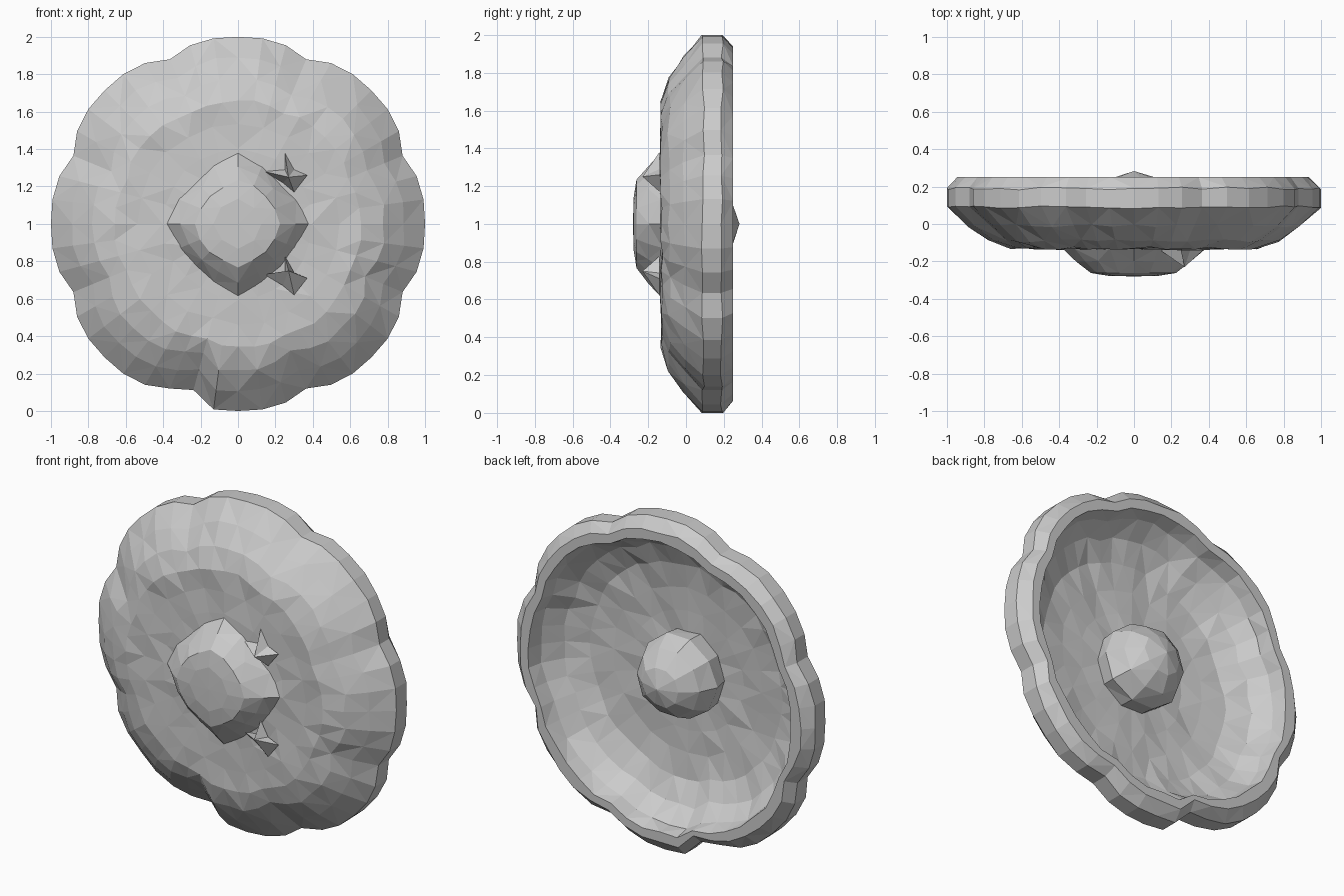
import bpy, bmesh, math, random

if "Cube" in bpy.data.objects:
    bpy.data.objects.remove(bpy.data.objects["Cube"])

random.seed(7)


def lobes(a):
    """Eight-lobed outline with shallow notches between lobes."""
    step = math.pi / 4
    p = abs((a % step) - step / 2) / (step / 2)
    r = 0.948 + 0.052 * min(1, p / 0.45) + 0.009 * math.sin(2 * a) ** 2
    # deeper split at the lower left
    d = math.degrees(a) % 360
    if 251 < d < 258:
        r *= 0.93
    return r


def diamond(a):
    """Rounded diamond outline."""
    n = 1.3
    return (abs(math.cos(a)) ** n + abs(math.sin(a)) ** n) ** (-1 / n)


def round_outline(a):
    return 1.0


def finish(bm, name):
    me = bpy.data.meshes.new(name)
    bm.to_mesh(me)
    bm.free()
    ob = bpy.data.objects.new(name, me)
    bpy.context.collection.objects.link(ob)


def stitch(bm, a, b, n):
    """Triangulate between two rings; b may have the same or double/half the count."""
    if len(a) == 1:
        for i in range(len(b)):
            bm.faces.new((a[0], b[(i + 1) % len(b)], b[i]))
    elif len(a) == len(b):
        m = len(a)
        for i in range(m):
            j = (i + 1) % m
            if (i + n) % 2:
                bm.faces.new((a[i], a[j], b[j]))
                bm.faces.new((a[i], b[j], b[i]))
            else:
                bm.faces.new((a[i], a[j], b[i]))
                bm.faces.new((a[j], b[j], b[i]))
    else:
        if len(a) > len(b):
            a, b = b, a
        m, w = len(a), len(b)
        for i in range(m):
            j, k = (i + 1) % m, 2 * i
            bm.faces.new((a[i], b[k], b[k + 1]))
            bm.faces.new((a[i], b[k + 1], a[j]))
            bm.faces.new((a[j], b[k + 1], b[(k + 2) % w]))


def lathe(name, profile, outline, jitter):
    """Sweep (radius, y, outline strength, sides) points around the y axis."""
    bm = bmesh.new()
    rings = []
    for r, y, k, segs in profile:
        ring = []
        for i in range(segs):
            a = 2 * math.pi * i / segs
            dr, dy = (random.uniform(-jitter, jitter) for _ in range(2))
            if r > 0.95:
                dr = 0                       # keep the outer size exact
            if y > 0.23 or y < -0.24:
                dy = 0                       # keep rim and tip level
            rr = r * (1 + k * (outline(a) - 1)) + dr if r else 0
            ring.append(bm.verts.new((rr * math.cos(a), y + dy, 1 + rr * math.sin(a))))
        rings.append(ring)
    for n, (a, b) in enumerate(zip(rings, rings[1:])):
        stitch(bm, a, b, n)
    bmesh.ops.recalc_face_normals(bm, faces=bm.faces)
    finish(bm, name)


# Hollow lobed shell: front face, outer wall, back rim, inside bowl
lathe("dish_shell", [
    (0.24, -0.135, 0, 12), (0.40, -0.132, 0, 24), (0.54, -0.13, 0.3, 24),
    (0.66, -0.13, 0.6, 48), (0.78, -0.09, 1.1, 48), (0.89, -0.01, 1.1, 48),
    (1.0, 0.09, 1, 48), (1.0, 0.19, 1, 48), (0.94, 0.25, 0.9, 48),
    (0.88, 0.25, 0.6, 48), (0.86, 0.16, 0.6, 48), (0.78, 0.06, 0.6, 48),
    (0.65, 0.0, 0.4, 48), (0.5, -0.02, 0, 24), (0.36, -0.025, 0, 24), (0.2, -0.025, 0, 12),
], lobes, 0.008)

# Diamond-shaped boss on the front
lathe("front_boss", [
    (0, -0.28, 0, 1), (0.13, -0.278, 0.2, 8), (0.23, -0.262, 0.5, 16),
    (0.31, -0.2, 0.8, 16), (0.385, -0.13, 1, 16),
], diamond, 0.006)

# Rounded knob inside the bowl
lathe("back_knob", [
    (0, 0.283, 0, 1), (0.12, 0.245, 0, 10), (0.205, 0.17, 0, 10),
    (0.255, 0.07, 0, 10), (0.245, -0.03, 0, 10),
], round_outline, 0.008)


# Small pointed star spurs beside the boss, mirrored above and below
def spur(name, side):
    bm = bmesh.new()
    tip = bm.verts.new((0.27, -0.23, 1 + side * 0.25))
    base = [(0.37, 0.26), (0.30, 0.29), (0.25, 0.38), (0.25, 0.29),
            (0.14, 0.28), (0.24, 0.22), (0.30, 0.17)]
    if side < 0:                             # lower spur: long point faces outward
        base = [(x, 0.55 - z) for x, z in base]
    vs = [bm.verts.new((x, -0.14, 1 + side * z)) for x, z in base]
    for i in range(len(vs)):
        bm.faces.new((tip, vs[i], vs[(i + 1) % len(vs)]))
    bmesh.ops.recalc_face_normals(bm, faces=bm.faces)
    if sum(f.normal.y for f in bm.faces) > 0:
        bmesh.ops.reverse_faces(bm, faces=bm.faces)
    finish(bm, name)


spur("upper_spur", 1)
spur("lower_spur", -1)
